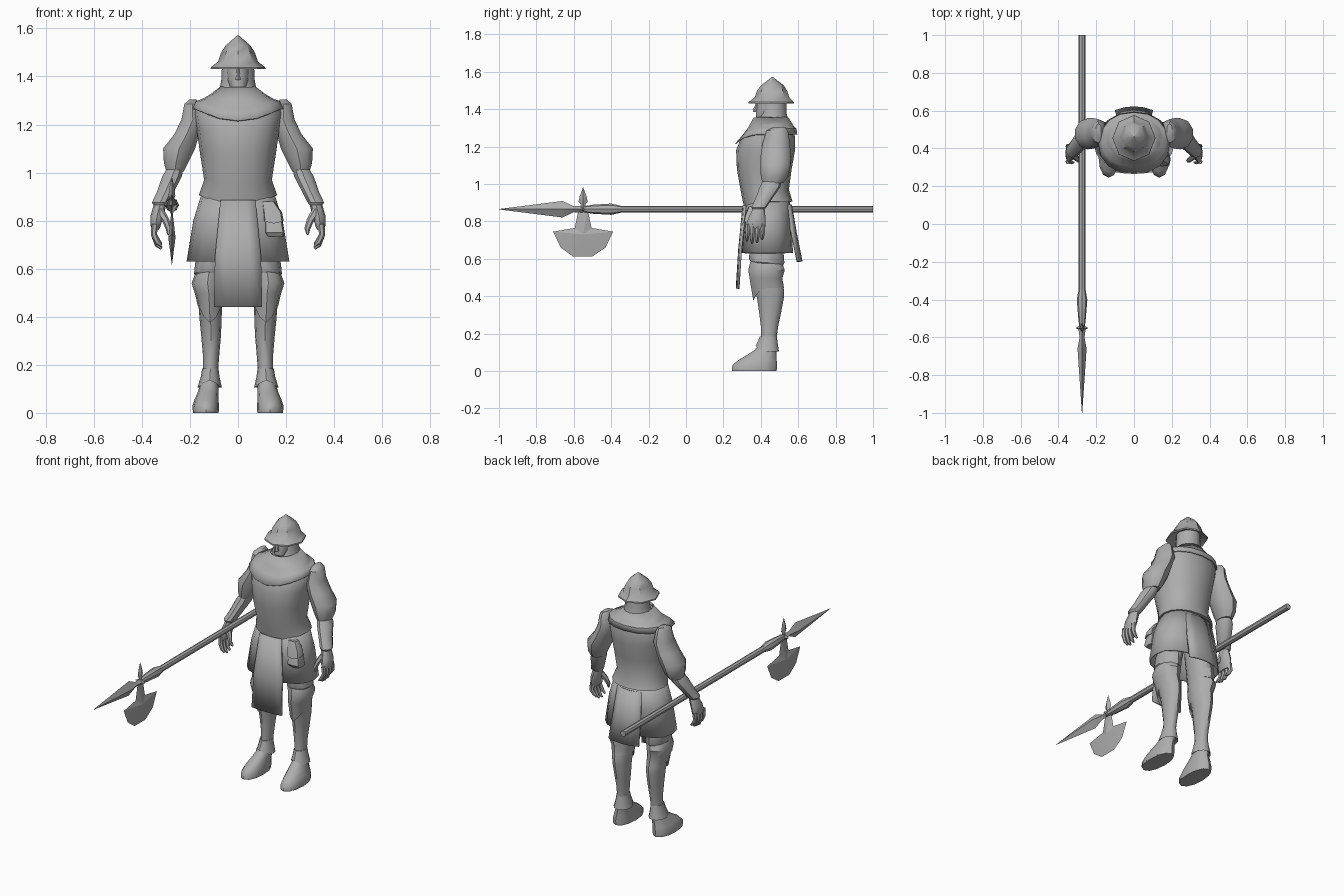
import bpy, bmesh, math
from mathutils import Vector

steel = bpy.data.materials.new("plain_grey")
steel.diffuse_color = (0.42, 0.42, 0.42, 1)


def finish(name, verts, faces, mirror=False, thick=0.0, angle=40):
    """Make a mesh object, tidy its normals, shade it, add modifiers."""
    mesh = bpy.data.meshes.new(name)
    mesh.from_pydata(verts, [], faces)
    bm = bmesh.new()
    bm.from_mesh(mesh)
    bmesh.ops.remove_doubles(bm, verts=bm.verts, dist=0.0002)
    bmesh.ops.recalc_face_normals(bm, faces=bm.faces)
    bm.to_mesh(mesh)
    bm.free()
    mesh.materials.append(steel)
    ob = bpy.data.objects.new(name, mesh)
    bpy.context.collection.objects.link(ob)
    if thick:
        mod = ob.modifiers.new("thickness", 'SOLIDIFY')
        mod.thickness, mod.offset = thick, 0
    if mirror:
        ob.modifiers.new("mirror", 'MIRROR').use_bisect_axis[0] = False
    bpy.ops.object.select_all(action='DESELECT')
    bpy.context.view_layer.objects.active = ob
    ob.select_set(True)
    bpy.ops.object.shade_smooth_by_angle(angle=math.radians(angle))
    return ob


def skin(rows, n, caps):
    """Faces joining successive rings of n vertices."""
    faces = [(r * n + i, r * n + (i + 1) % n, (r + 1) * n + (i + 1) % n, (r + 1) * n + i)
             for r in range(rows - 1) for i in range(n)]
    if caps:
        faces += [tuple(range(n)), tuple(range((rows - 1) * n, rows * n))]
    return faces


def loft(name, rings, n=12, power=2.0, caps=True, swap=False, **kw):
    """Rings are (height, centre x, half width, front y, back y, front dip)."""
    verts = []
    for z, cx, rx, y0, y1, *dip in rings:
        for i in range(n):
            a = 2 * math.pi * i / n
            s, c = math.sin(a), math.cos(a)
            px = math.copysign(abs(s) ** (2 / power), s) * rx
            py = -math.copysign(abs(c) ** (2 / power), c) * (y1 - y0) / 2
            v = (cx + px, (y0 + y1) / 2 + py, z - (dip[0] * max(0, c) ** 3 if dip else 0))
            verts.append((v[0], v[2], v[1]) if swap else v)
    return finish(name, verts, skin(len(rings), n, caps), **kw)


def tube(name, pts, n=6, **kw):
    """Round tube along points (x, y, z, radius)."""
    verts = []
    P = [Vector(p[:3]) for p in pts]
    for k, p in enumerate(P):
        d = (P[min(k + 1, len(P) - 1)] - P[max(k - 1, 0)]).normalized()
        u = d.cross(Vector((0, 1, 0.1))).normalized()
        w = d.cross(u)
        for i in range(n):
            a = 2 * math.pi * i / n
            verts.append(p + (u * math.cos(a) + w * math.sin(a)) * pts[k][3])
    return finish(name, verts, skin(len(P), n, True), **kw)


def panel(name, rows, bow, thick):
    """Hanging cloth: rows are (z, half width, y); the sides bow back in y."""
    steps = (-1, -0.5, 0, 0.5, 1)
    verts = [(hw * t, y + bow * t * t, z) for z, hw, y in rows for t in steps]
    faces = [(r * 5 + i, r * 5 + i + 1, r * 5 + i + 6, r * 5 + i + 5)
             for r in range(len(rows) - 1) for i in range(4)]
    return finish(name, verts, faces, thick=thick)


# Torso armour with pointed waist, and the collar plate over it
loft("breastplate", [
    (0.905, 0, 0.163, 0.315, 0.57, 0.05), (0.97, 0, 0.141, 0.295, 0.55, 0.02),
    (1.08, 0, 0.158, 0.272, 0.565), (1.18, 0, 0.172, 0.268, 0.583),
    (1.25, 0, 0.183, 0.295, 0.583), (1.30, 0, 0.16, 0.34, 0.57),
    (1.345, 0, 0.08, 0.37, 0.55)], n=16, power=2.2)
loft("collar_plate", [
    (1.355, 0, 0.072, 0.365, 0.545), (1.31, 0, 0.13, 0.335, 0.572, 0.01),
    (1.295, 0, 0.172, 0.305, 0.588, 0.035), (1.265, 0, 0.188, 0.266, 0.592, 0.05)],
    n=16, power=2.2, caps=False, thick=0.006)

# Skirt, front and rear cloth panels
loft("skirt", [
    (0.92, 0, 0.145, 0.325, 0.55), (0.80, 0, 0.182, 0.31, 0.56),
    (0.63, 0, 0.21, 0.297, 0.568)], n=16, power=2.4, caps=False, thick=0.008)
panel("front_panel", [(0.885, 0.072, 0.308), (0.65, 0.095, 0.285), (0.44, 0.1, 0.272)], 0.008, 0.012)
panel("rear_panel", [(0.89, 0.08, 0.56), (0.73, 0.092, 0.588), (0.585, 0.1, 0.617)], -0.02, 0.012)

# Belt pouch with flap
loft("pouch", [(0.735, 0.155, 0.036, 0.315, 0.38), (0.75, 0.152, 0.042, 0.305, 0.38),
               (0.82, 0.145, 0.036, 0.32, 0.38), (0.85, 0.14, 0.028, 0.34, 0.38)], n=8, power=4)
loft("pouch_flap", [(0.80, 0.148, 0.042, 0.305, 0.375, 0.012), (0.835, 0.143, 0.04, 0.315, 0.375),
                    (0.88, 0.125, 0.026, 0.335, 0.375)], n=8, power=4)

# Head, nose, mail hood, kettle helmet
loft("face", [(1.338, 0, 0.02, 0.39, 0.44), (1.355, 0, 0.037, 0.374, 0.46),
              (1.39, 0, 0.047, 0.374, 0.50), (1.42, 0, 0.05, 0.378, 0.51),
              (1.46, 0, 0.05, 0.38, 0.51)])
loft("nose", [(1.385, 0, 0.014, 0.358, 0.40), (1.40, 0, 0.01, 0.36, 0.40),
              (1.435, 0, 0.006, 0.375, 0.40)], n=6)
loft("mail_hood", [(1.30, 0, 0.10, 0.36, 0.56), (1.335, 0, 0.08, 0.38, 0.548),
                   (1.38, 0, 0.07, 0.40, 0.537), (1.46, 0, 0.066, 0.40, 0.537)])
loft("helmet", [
    (1.45, 0, 0.066, 0.385, 0.535), (1.43, 0, 0.114, 0.333, 0.577),
    (1.438, 0, 0.113, 0.334, 0.576), (1.462, 0, 0.083, 0.367, 0.553),
    (1.50, 0, 0.07, 0.38, 0.54), (1.528, 0, 0.052, 0.402, 0.522),
    (1.572, 0, 0.002, 0.46, 0.464)], n=8, angle=35)

# Arms: puffed sleeve, forearm guard, palm, fingers
loft("sleeve", [
    (1.305, 0.188, 0.015, 0.47, 0.53), (1.285, 0.19, 0.035, 0.43, 0.545),
    (1.22, 0.188, 0.05, 0.41, 0.555), (1.16, 0.213, 0.054, 0.40, 0.56),
    (1.10, 0.245, 0.07, 0.395, 0.56), (1.04, 0.258, 0.053, 0.40, 0.545),
    (1.005, 0.262, 0.038, 0.41, 0.52)], n=10, mirror=True)
loft("forearm", [
    (1.015, 0.262, 0.036, 0.41, 0.51), (0.985, 0.274, 0.043, 0.395, 0.505),
    (0.92, 0.302, 0.037, 0.37, 0.46), (0.875, 0.324, 0.036, 0.35, 0.43),
    (0.865, 0.325, 0.028, 0.355, 0.42)], n=10, mirror=True)
loft("palm", [
    (0.875, 0.322, 0.026, 0.36, 0.42), (0.82, 0.337, 0.027, 0.335, 0.425),
    (0.775, 0.343, 0.02, 0.318, 0.425), (0.76, 0.343, 0.012, 0.32, 0.42)], n=8, mirror=True)
for i in range(4):
    y = 0.33 + 0.027 * i
    drop = (0.0, -0.012, -0.008, 0.008)[i]
    tube("finger", [(0.346, y, 0.785, 0.014), (0.35, y, 0.742, 0.013),
                    (0.335, y - 0.004, 0.71 + drop, 0.011), (0.318, y - 0.004, 0.695 + drop, 0.005)],
         mirror=True)
tube("thumb", [(0.325, 0.365, 0.84, 0.018), (0.30, 0.345, 0.80, 0.015),
               (0.288, 0.335, 0.765, 0.012), (0.29, 0.33, 0.742, 0.005)], mirror=True)

# Legs: leg core, thigh guard, pointed knee guard, ankle cuff, shoe
loft("leg", [
    (0.74, 0.098, 0.075, 0.35, 0.53), (0.60, 0.113, 0.06, 0.345, 0.518),
    (0.50, 0.115, 0.054, 0.352, 0.508), (0.43, 0.115, 0.048, 0.368, 0.525),
    (0.39, 0.114, 0.046, 0.38, 0.523), (0.32, 0.112, 0.041, 0.39, 0.51),
    (0.24, 0.112, 0.034, 0.40, 0.493), (0.16, 0.115, 0.031, 0.40, 0.482),
    (0.11, 0.118, 0.032, 0.40, 0.48)], mirror=True)
loft("thigh_guard", [
    (0.65, 0.115, 0.06, 0.34, 0.52), (0.58, 0.119, 0.064, 0.337, 0.526, -0.02),
    (0.565, 0.117, 0.055, 0.345, 0.52, -0.02)], mirror=True)
loft("knee_guard", [
    (0.575, 0.12, 0.06, 0.345, 0.515, -0.015), (0.54, 0.127, 0.066, 0.333, 0.528),
    (0.495, 0.121, 0.058, 0.34, 0.515), (0.445, 0.116, 0.051, 0.36, 0.524, 0.07),
    (0.455, 0.115, 0.045, 0.37, 0.52, 0.06)], mirror=True)
loft("ankle_cuff", [
    (0.185, 0.115, 0.034, 0.395, 0.485), (0.15, 0.116, 0.039, 0.385, 0.49, -0.01),
    (0.105, 0.118, 0.051, 0.372, 0.497, -0.03), (0.115, 0.118, 0.036, 0.385, 0.485, -0.03)],
    mirror=True)
loft("shoe", [
    (0.005, 0.134, 0.054, 0.245, 0.485), (0.03, 0.134, 0.055, 0.248, 0.487),
    (0.055, 0.131, 0.05, 0.275, 0.485), (0.085, 0.125, 0.043, 0.325, 0.483),
    (0.115, 0.12, 0.038, 0.37, 0.483), (0.15, 0.117, 0.032, 0.395, 0.482)],
    power=2.2, mirror=True)
loft("sole", [(0.0, 0.134, 0.053, 0.246, 0.484), (0.006, 0.134, 0.054, 0.245, 0.485)],
     power=2.2, mirror=True)

# Pole weapon: shaft, socket, spear point
X, Z = -0.275, 0.865


def along_pole(name, stations, n):
    """Stations are (y, half width x, half height z)."""
    loft(name, [(y, X, w, Z - h, Z + h) for y, w, h in stations], n=n, swap=True, angle=30)


along_pole("shaft", [(-0.45, 0.018, 0.018), (1.0, 0.018, 0.018)], 8)
along_pole("socket", [(-0.57, 0.012, 0.012), (-0.50, 0.02, 0.024), (-0.40, 0.028, 0.03),
                      (-0.35, 0.019, 0.019)], 8)
along_pole("spear_point", [(-1.0, 0.001, 0.001), (-0.66, 0.024, 0.044), (-0.60, 0.013, 0.016),
                           (-0.55, 0.02, 0.018)], 4)

# Rear spike and small side lugs
loft("rear_spike", [
    (0.85, X, 0.014, -0.572, -0.528), (0.89, X, 0.009, -0.562, -0.538),
    (0.905, X, 0.014, -0.575, -0.525), (0.935, X, 0.011, -0.568, -0.532),
    (0.98, X, 0.001, -0.551, -0.549)], n=4, angle=30)
tube("side_lugs", [(X - 0.03, -0.55, Z, 0.004), (X, -0.55, Z, 0.016), (X + 0.03, -0.55, Z, 0.004)], n=4)

# Axe blade: outline joined to a raised centre on each side
outline = [(-0.575, 0.86), (-0.595, 0.765), (-0.71, 0.745), (-0.67, 0.66), (-0.605, 0.613),
           (-0.50, 0.613), (-0.43, 0.66), (-0.39, 0.745), (-0.505, 0.765), (-0.525, 0.86)]
m = len(outline)
verts = [(X, y, z) for y, z in outline] + [(X - 0.015, -0.55, 0.73), (X + 0.015, -0.55, 0.73)]
finish("axe_blade", verts, [(i, (i + 1) % m, m + s) for i in range(m) for s in (0, 1)], angle=15)
